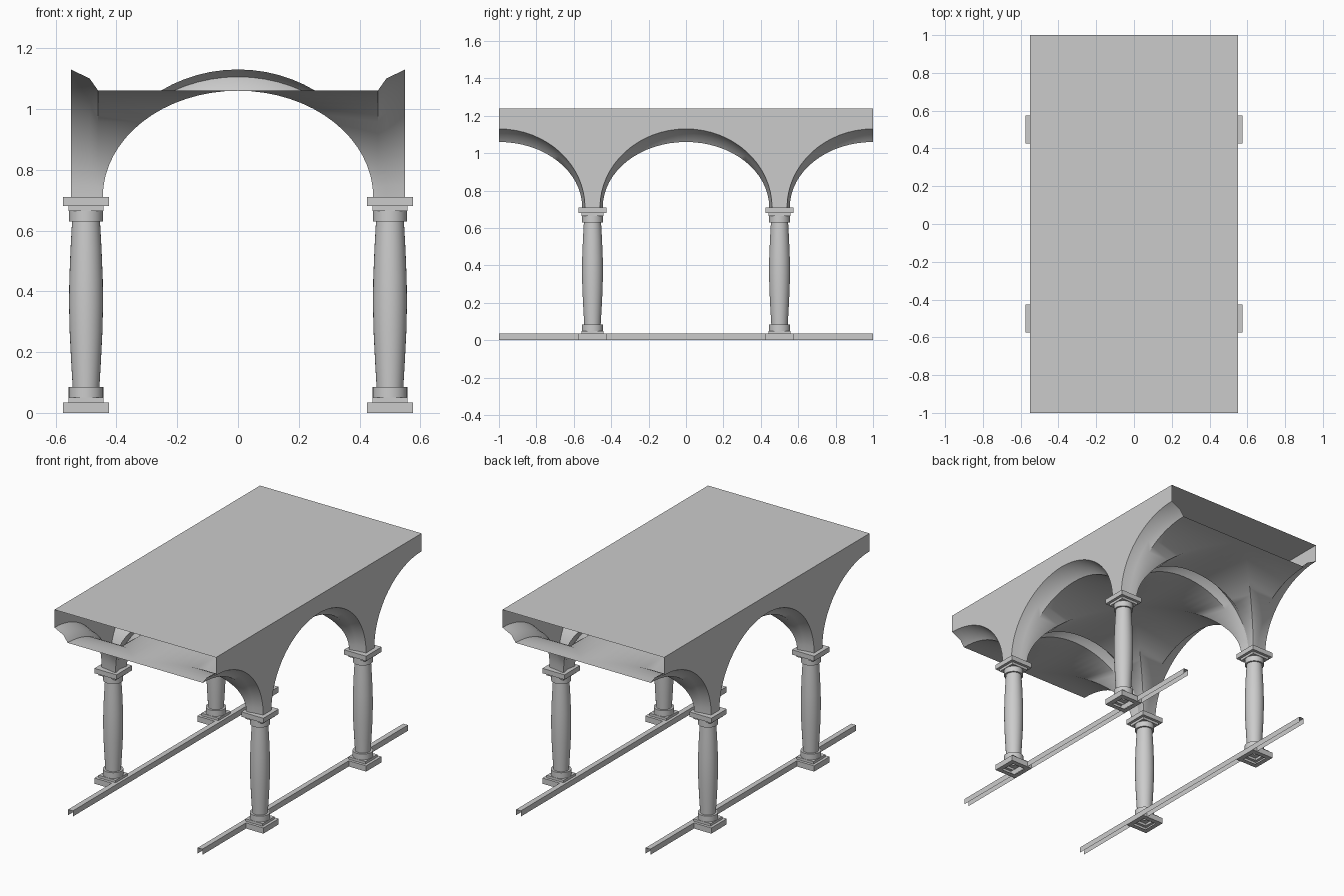
import bpy, bmesh, math
from mathutils import Vector

if "Cube" in bpy.data.objects:
    bpy.data.objects.remove(bpy.data.objects["Cube"])

SPRING = 0.71
N = 32
# rib rows: distance from bay centre, half span, rise
RIB = [(0.55, 0.46, 0.42), (0.488, 0.452, 0.39), (0.46, 0.445, 0.35)]


def finish(name, bm, smooth=None, recalc=True):
    bmesh.ops.remove_doubles(bm, verts=bm.verts, dist=1e-5)
    if recalc:
        bmesh.ops.recalc_face_normals(bm, faces=bm.faces)
    me = bpy.data.meshes.new(name)
    bm.to_mesh(me)
    bm.free()
    ob = bpy.data.objects.new(name, me)
    bpy.context.collection.objects.link(ob)
    if smooth:
        bpy.ops.object.select_all(action='DESELECT')
        ob.select_set(True)
        bpy.context.view_layer.objects.active = ob
        bpy.ops.object.shade_smooth_by_angle(angle=math.radians(smooth))
    return ob


def arc(a, h):
    return [(-a * math.cos(math.pi * i / N), SPRING + h * math.sin(math.pi * i / N))
            for i in range(N + 1)]


def loft(bm, cx, cy, rings, sides):
    """Stack of (radius, z) rings; sides == 4 gives an axis-aligned square."""
    k, off = (math.sqrt(2), math.pi / 4) if sides == 4 else (1, 0)
    rows = [[bm.verts.new((cx + r * k * math.cos(off + 2 * math.pi * i / sides),
                           cy + r * k * math.sin(off + 2 * math.pi * i / sides), z))
             for i in range(sides)] for r, z in rings]
    for a, b in zip(rows, rows[1:]):
        for i in range(sides):
            j = (i + 1) % sides
            bm.faces.new((a[i], a[j], b[j], b[i]))


# groin vault bays: a full bay in the middle and half bays at the ends
def vault(name, cy):
    bm = bmesh.new()
    rows = [[(u, d, z) for u, z in arc(a, h)] for d, a, h in RIB]
    rows.append([(u, abs(u), z) for u, z in arc(*RIB[-1][1:])])
    for q in range(4):
        c, s = round(math.cos(q * math.pi / 2)), round(math.sin(q * math.pi / 2))
        vs = [[bm.verts.new((c * u - s * d, s * u + c * d + cy, z)) for u, d, z in r]
              for r in rows]
        for a, b in zip(vs, vs[1:]):
            for i in range(N):
                bm.faces.new((a[i], a[i + 1], b[i + 1], b[i]))
    for sgn in (-1, 1):
        bmesh.ops.bisect_plane(bm, geom=bm.verts[:] + bm.edges[:] + bm.faces[:],
                               plane_co=(0, sgn, 0), plane_no=(0, sgn, 0),
                               clear_outer=True)
    bmesh.ops.remove_doubles(bm, verts=bm.verts, dist=1e-5)
    bm.normal_update()
    bmesh.ops.reverse_faces(bm, faces=[f for f in bm.faces if f.normal.z > 0])
    finish(name, bm, 40, recalc=False)


vault("vault_front", -1)
vault("vault_middle", 0)
vault("vault_back", 1)

# arcade side walls
bottom = [(c + u, z) for c in (-1, 0, 1) for u, z in arc(*RIB[0][1:])
          if abs(c + u) < 1.00001]
for side, sx in (("left", -1), ("right", 1)):
    bm = bmesh.new()
    lo = [bm.verts.new((sx * 0.55, y, z)) for y, z in bottom]
    hi = [bm.verts.new((sx * 0.55, y, 1.24)) for y, z in bottom]
    for i in range(len(lo) - 1):
        f = [lo[i], lo[i + 1], hi[i + 1], hi[i]]
        bm.faces.new(f if sx > 0 else f[::-1])
    finish("arcade_wall_" + side, bm, recalc=False)

# flat roof sheet
bm = bmesh.new()
bm.faces.new([bm.verts.new((x, y, 1.24))
              for x, y in ((-0.55, -1), (0.55, -1), (0.55, 1), (-0.55, 1))])
finish("roof", bm, recalc=False)

# columns: square plinth and abacus, round rings and swelling shaft
PLINTH = [(0.045, 0), (0.075, 0), (0.075, 0.035), (0.058, 0.035), (0.058, 0.05), (0.03, 0.05)]
ABACUS = [(0.03, 0.665), (0.058, 0.665), (0.058, 0.68), (0.075, 0.68), (0.075, 0.71), (0, 0.71)]
SHAFT = [(0.057, 0.05), (0.057, 0.085), (0.044, 0.085), (0.049, 0.17), (0.054, 0.27),
         (0.056, 0.36), (0.055, 0.44), (0.051, 0.54), (0.046, 0.63), (0.056, 0.63),
         (0.056, 0.665), (0.03, 0.665)]
for sx in (-1, 1):
    for sy in (-1, 1):
        tag = ("front" if sy < 0 else "back") + ("_left" if sx < 0 else "_right")
        for part, rings, sides in (("plinth", PLINTH, 4), ("abacus", ABACUS, 4),
                                   ("shaft", SHAFT, 32)):
            bm = bmesh.new()
            loft(bm, sx * 0.5, sy * 0.5, rings, sides)
            finish(part + "_" + tag, bm, 30)

# floor kerbs: channels open underneath and at the ends
for side, sx in (("left", -1), ("right", 1)):
    bm = bmesh.new()
    prof = [(0.425, 0), (0.425, 0.035), (0.457, 0.035), (0.457, 0)]
    ends = [[bm.verts.new((sx * x, y, z)) for x, z in prof] for y in (-1, 1)]
    for i in range(3):
        f = [ends[0][i], ends[0][i + 1], ends[1][i + 1], ends[1][i]]
        bm.faces.new(f if sx > 0 else f[::-1])
    finish("kerb_" + side, bm, recalc=False)
